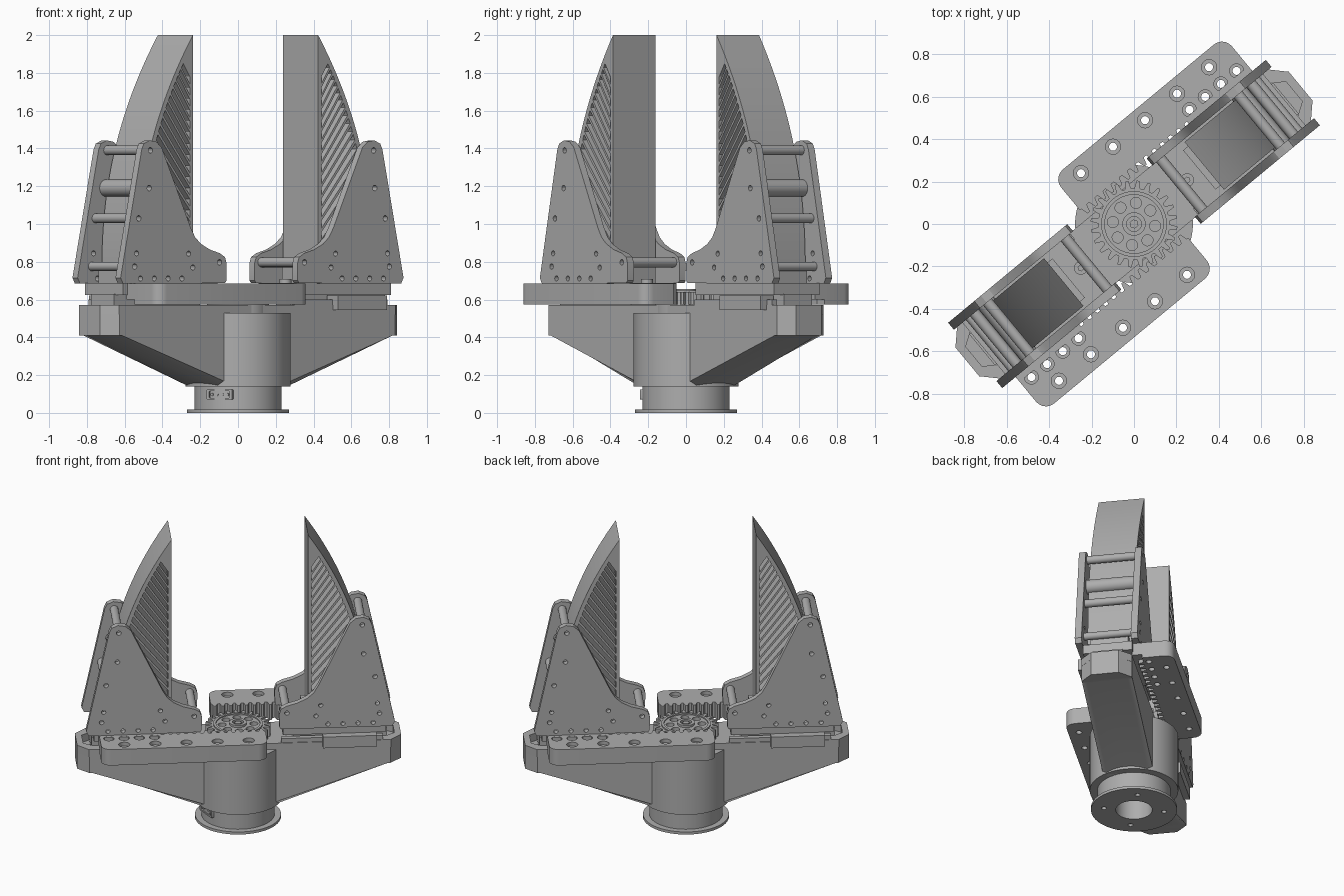
import bpy, bmesh
from math import pi, sin, cos, radians
from mathutils import Matrix, Vector

if "Cube" in bpy.data.objects:
    bpy.data.objects.remove(bpy.data.objects["Cube"])

grey = bpy.data.materials.new("grey plastic")
grey.use_nodes = True
GREY = (0.42, 0.42, 0.42, 1)
grey.diffuse_color = GREY
grey.node_tree.nodes["Principled BSDF"].inputs["Base Color"].default_value = GREY

TURN = Matrix.Rotation(radians(39.6), 4, 'Z')     # the arms lie on a diagonal
UPRIGHT = Matrix.Rotation(pi / 2, 4, 'X')         # stands a flat outline up


def finish(name, bm, matrix):
    """Clean a bmesh, place it and link it as a named object."""
    bmesh.ops.remove_doubles(bm, verts=bm.verts, dist=0.0002)
    bmesh.ops.recalc_face_normals(bm, faces=bm.faces)
    bm.transform(TURN @ matrix)
    mesh = bpy.data.meshes.new(name)
    bm.to_mesh(mesh)
    bm.free()
    mesh.materials.clear()
    mesh.materials.append(grey)
    mesh.shade_smooth()
    mesh.set_sharp_from_angle(angle=radians(28))
    obj = bpy.data.objects.new(name, mesh)
    bpy.context.collection.objects.link(obj)
    return obj


def circle(x, y, r, n=20):
    return [(x + r * cos(2 * pi * i / n), y + r * sin(2 * pi * i / n)) for i in range(n)]


def rounded(x0, x1, y0, y1, r, n=5):
    pts = []
    for k, (cx, cy) in enumerate([(x1 - r, y1 - r), (x0 + r, y1 - r), (x0 + r, y0 + r), (x1 - r, y0 + r)]):
        pts += [(cx + r * cos((k + i / n) * pi / 2), cy + r * sin((k + i / n) * pi / 2)) for i in range(n + 1)]
    return pts


def sheet(name, outlines, low, high, matrix=Matrix()):
    """Extrude an outline (first) with holes (the rest) from low to high."""
    curve = bpy.data.curves.new(name, 'CURVE')
    curve.dimensions = '2D'
    curve.fill_mode = 'BOTH'
    curve.extrude = (high - low) / 2
    for pts in outlines:
        s = curve.splines.new('POLY')
        s.points.add(len(pts) - 1)
        for p, (x, y) in zip(s.points, pts):
            p.co = (x, y, 0, 1)
        s.use_cyclic_u = True
    temp = bpy.data.objects.new(name, curve)
    bm = bmesh.new()
    bm.from_mesh(temp.to_mesh())
    bpy.data.objects.remove(temp)
    bpy.data.curves.remove(curve)
    return finish(name, bm, matrix @ Matrix.Translation((0, 0, (low + high) / 2)))


def box(name, x, y, z, matrix=Matrix()):
    bm = bmesh.new()
    bmesh.ops.create_cube(bm, size=1)
    for v in bm.verts:
        v.co = [a + (b - a) * (c + 0.5) for (a, b), c in zip((x, y, z), v.co)]
    return finish(name, bm, matrix)


# Turntable flange, neck and hub
sheet("base_flange", [circle(0, 0, .27, 64), circle(0, 0, .115, 40)] +
      [circle(.19 * cos(a), .19 * sin(a), .016) for a in (.3, 1.87, 3.44, 5.01)], 0, .018)
sheet("base_neck", [circle(0, 0, .23, 64), circle(0, 0, .115, 40)], .018, .14)
sheet("hub", [circle(0, 0, .278, 64)], .14, .53)
sheet("hub_cap", [circle(0, 0, .165, 48)], .53, .575)

# Cable socket on the front of the neck
socket = TURN.inverted() @ Matrix.Rotation(radians(-25), 4, 'Z') @ UPRIGHT
sheet("socket_frame", [rounded(-.075, .075, .07, .125, .008), rounded(-.06, .06, .08, .115, .004)], .215, .235, socket)
for i in range(4):
    px = -.045 + .03 * i
    sheet("socket_pin", [circle(px, .097, .008, 8)], .215, .232, socket)

# Boat-shaped arm body
bm = bmesh.new()
half = [(1.02, .52), (1.02, .41), (.93, .41), (.23, .14)]
ring = half + [(-x, z) for x, z in reversed(half)]
face = bm.faces.new([bm.verts.new((x, -.16, z)) for x, z in ring])
ext = bmesh.ops.extrude_face_region(bm, geom=[face])
bmesh.ops.translate(bm, vec=(0, .32, 0), verts=[g for g in ext["geom"] if isinstance(g, bmesh.types.BMVert)])
ends = [e for e in bm.edges if all(abs(v.co.x) > 1 for v in e.verts)
        and abs(e.verts[0].co.z - e.verts[1].co.z) > .05]
bmesh.ops.bevel(bm, geom=ends, offset=.072, segments=1, affect='EDGES')
keel = [e for e in bm.edges if abs(e.verts[0].co.z - e.verts[1].co.z) > .2]
bmesh.ops.bevel(bm, geom=keel, offset=.03, segments=1, affect='EDGES')
finish("arm_body", bm, Matrix())

# Rim round the two slide grooves
tip = [(.95, -.16), (1.02, -.088), (1.02, .088), (.95, .16)]
sheet("arm_rim", [tip + [(-x, -y) for x, y in tip],
                  [(.3, -.1), (.92, -.1), (.98, -.06), (.98, .06), (.92, .1), (.3, .1)],
                  [(-.3, -.1), (-.92, -.1), (-.98, -.06), (-.98, .06), (-.92, .1), (-.3, .1)]], .52, .572)

# Central pinion with round windows and bolt
TEETH, PITCH = 24, 2 * pi * .19 / 24
gear = []
for i in range(TEETH):
    for step, r in ((-.32, .168), (-.13, .205), (.13, .205), (.32, .168)):
        a = 2 * pi * (i + step) / TEETH
        gear.append((r * cos(a), r * sin(a)))
windows = [circle(.1 * cos(a), .1 * sin(a), .026, 16) for a in [i * pi / 4 for i in range(8)]]
sheet("pinion", [gear] + windows, .575, .64)
sheet("pinion_ring", [circle(0, 0, .155, 48), circle(0, 0, .138, 48)], .64, .648)
sheet("pinion_boss", [circle(0, 0, .055, 32), circle(0, 0, .035, 32)], .64, .655)
sheet("pinion_bolt", [circle(0, 0, .022, 6)], .64, .652)

# Rack outline with teeth along the inner edge
rack = [p for p in rounded(-.155, .89, .215, .412, .06) if p[1] > .3]
rack += [(-.155, .215)]
for i in range(20):
    u = -.13 + PITCH * i
    rack += [(u + d * PITCH, v) for d, v in ((-.34, .213), (-.14, .178), (.14, .178), (.34, .213))]
rack += [(.89, .215)]
big = [(-.04 + .196 * i, .344) for i in range(5)]
small = [(.545 + .096 * i, .248) for i in range(4)]

# Gripper side plate outline
cheek = [(.245, .7), (.255, .687), (.955, .684), (.972, .715), (.827, 1.395), (.812, 1.425), (.772, 1.443),
         (.725, 1.435), (.69, 1.405), (.49, .98), (.46, .93), (.42, .895), (.36, .865), (.29, .845),
         (.255, .825), (.243, .79)]
rods = [(.767, 1.39, .026), (.775, 1.19, .046), (.847, 1.03, .026), (.875, .775, .024), (.292, .797, .026)]
cheek_holes = [circle(u, z, .015, 12) for u, z, r in rods]
cheek_holes += [circle(u, z, .014, 12) for u, z in
                [(.505, .843), (.862, .845), (.475, .77)] + [(.55 + .095 * i, .712) for i in range(4)]]


def back(z):
    """Curved back of the finger at height z."""
    return .43 + .385 * (1 - (1 - (2 - z) / 1.25) ** 2.2)


# Finger outline with slanted ribs left between the openings
finger = [(.43, 2), (.43, .75)] + [(back(z), z) for z in [.75 + 1.25 * i / 28 for i in range(28)]]
slots = []
COUNT = 17
for i in range(COUNT):
    lo = .8 + 1.0 * i / COUNT
    hi = lo + 1.0 / COUNT - .02
    rise = [z + 1.05 * (back(z + .15 * (2 - z)) - .48) for z in (lo, hi)]
    slots.append([(.452, lo), (back(rise[0]) - .028, rise[0]), (back(rise[1]) - .028, rise[1]), (.452, hi)])

for k, side in enumerate(("left", "right")):
    M = Matrix.Rotation(pi * k, 4, 'Z')
    S = M @ UPRIGHT
    # Rack with counterbored holes
    sheet(side + "_rack", [rack] + [circle(u, v, .019) for u, v in big] +
          [circle(u, v, .019) for u, v in small], .575, .66, M)
    sheet(side + "_rack_top", [rack] + [circle(u, v, .036) for u, v in big] +
          [circle(u, v, .033) for u, v in small], .66, .685, M)
    # Sliding carriage, deck and guide rails
    box(side + "_carriage", (.34, .93), (-.095, .095), (.53, .63), M)
    box(side + "_deck", (.27, .92), (-.157, .157), (.625, .687), M)
    box(side + "_deck_web", (.5, .89), (.15, .23), (.6, .684), M)
    box(side + "_rail", (.26, .9), (-.155, -.12), (.57, .6), M)
    box(side + "_slide_block", (.52, .86), (-.2, -.11), (.545, .622), M)
    sheet(side + "_deck_bolt", [circle(.325, 0, .032, 24), circle(.325, 0, .014, 6)], .687, .71, M)
    box(side + "_finger_foot", (.4, .86), (-.12, .12), (.68, .77), M)
    # Side plates and the rods joining them
    for name, v in (("front", .157), ("back", -.2)):
        sheet(f"{side}_{name}_cheek", [cheek] + cheek_holes, v, v + .043, S)
    for u, z, r in rods:
        sheet(side + "_rod", [circle(u, z, r)], -.16, .16, S)
    # Flexible ribbed finger
    sheet(side + "_finger", [finger] + slots, -.146, .146, S)
